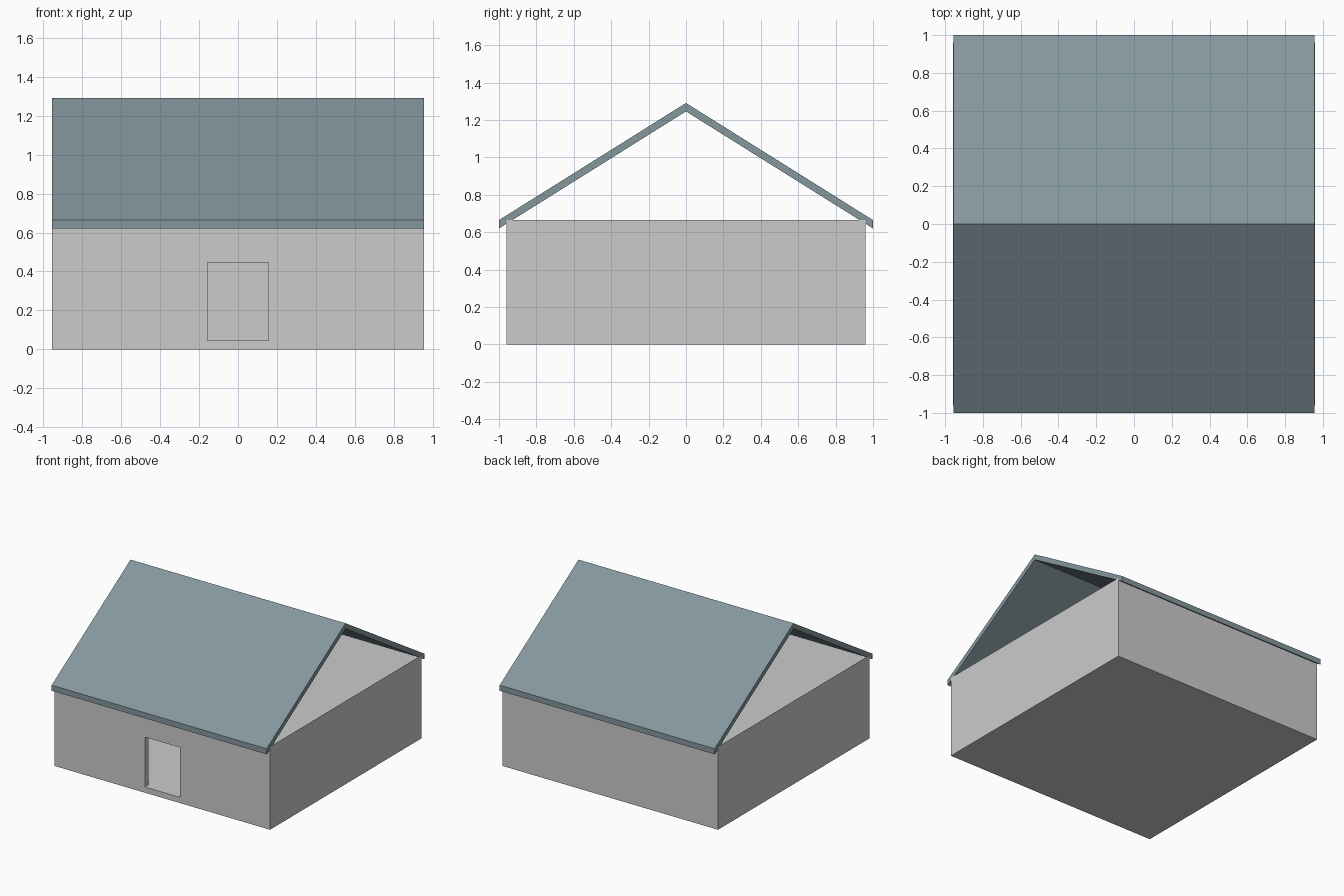
import bpy

if "Cube" in bpy.data.objects:
    bpy.data.objects.remove(bpy.data.objects["Cube"])

HX, HY, H = 0.957, 0.96, 0.665   # body half sizes and height
T = 0.05                         # wall thickness
FLOOR = 0.046                    # floor and ceiling thickness


def box(name, x0, x1, y0, y1, z0, z1):
    bpy.ops.mesh.primitive_cube_add(
        size=1, location=((x0 + x1) / 2, (y0 + y1) / 2, (z0 + z1) / 2))
    ob = bpy.context.object
    ob.name = ob.data.name = name
    ob.scale = (x1 - x0, y1 - y0, z1 - z0)
    bpy.ops.object.transform_apply(location=True, rotation=False, scale=True)
    return ob


def cut(target, cutter):
    mod = target.modifiers.new("cut", "BOOLEAN")
    mod.operation = "DIFFERENCE"
    mod.solver = "EXACT"
    mod.object = cutter
    bpy.context.view_layer.objects.active = target
    bpy.ops.object.modifier_apply(modifier=mod.name)
    bpy.data.objects.remove(cutter, do_unlink=True)


# Hollow house body with a closed flat ceiling
body = box("house_body", -HX, HX, -HY, HY, 0, H)
cut(body, box("room_cutter", -HX + T, HX - T, -HY + T, HY - T, FLOOR, H - FLOOR))

# Doorway through the front wall, sill level with the floor
cut(body, box("door_cutter", -0.156, 0.156, -HY - 0.1, -HY + T + 0.1, FLOOR, 0.446))

# Gable roof: chevron profile extruded along x
profile = [(-1, 0.62), (0, 1.246), (1, 0.62), (1, 0.665), (0, 1.291), (-1, 0.665)]
RX = 0.955
n = len(profile)
verts = [(x, y, z) for x in (-RX, RX) for y, z in profile]
faces = [(i, i + n, (i + 1) % n + n, (i + 1) % n) for i in range(n)]
for o in (0, n):                 # gable ends, one quad per slope
    for quad in ((0, 1, 4, 5), (1, 2, 3, 4)):
        q = [i + o for i in quad]
        faces.append(q if o else q[::-1])
mesh = bpy.data.meshes.new("roof")
mesh.from_pydata(verts, [], faces)
mesh.update()
roof = bpy.data.objects.new("roof", mesh)
bpy.context.collection.objects.link(roof)

# Keep the roof normals pointing outwards
bpy.ops.object.select_all(action="DESELECT")
roof.select_set(True)
bpy.context.view_layer.objects.active = roof
bpy.ops.object.mode_set(mode="EDIT")
bpy.ops.mesh.select_all(action="SELECT")
bpy.ops.mesh.normals_make_consistent(inside=False)
bpy.ops.object.mode_set(mode="OBJECT")

slate = bpy.data.materials.new("slate")
slate.diffuse_color = (0.23, 0.31, 0.34, 1)
slate.use_nodes = True
slate.node_tree.nodes["Principled BSDF"].inputs["Base Color"].default_value = slate.diffuse_color
mesh.materials.append(slate)
